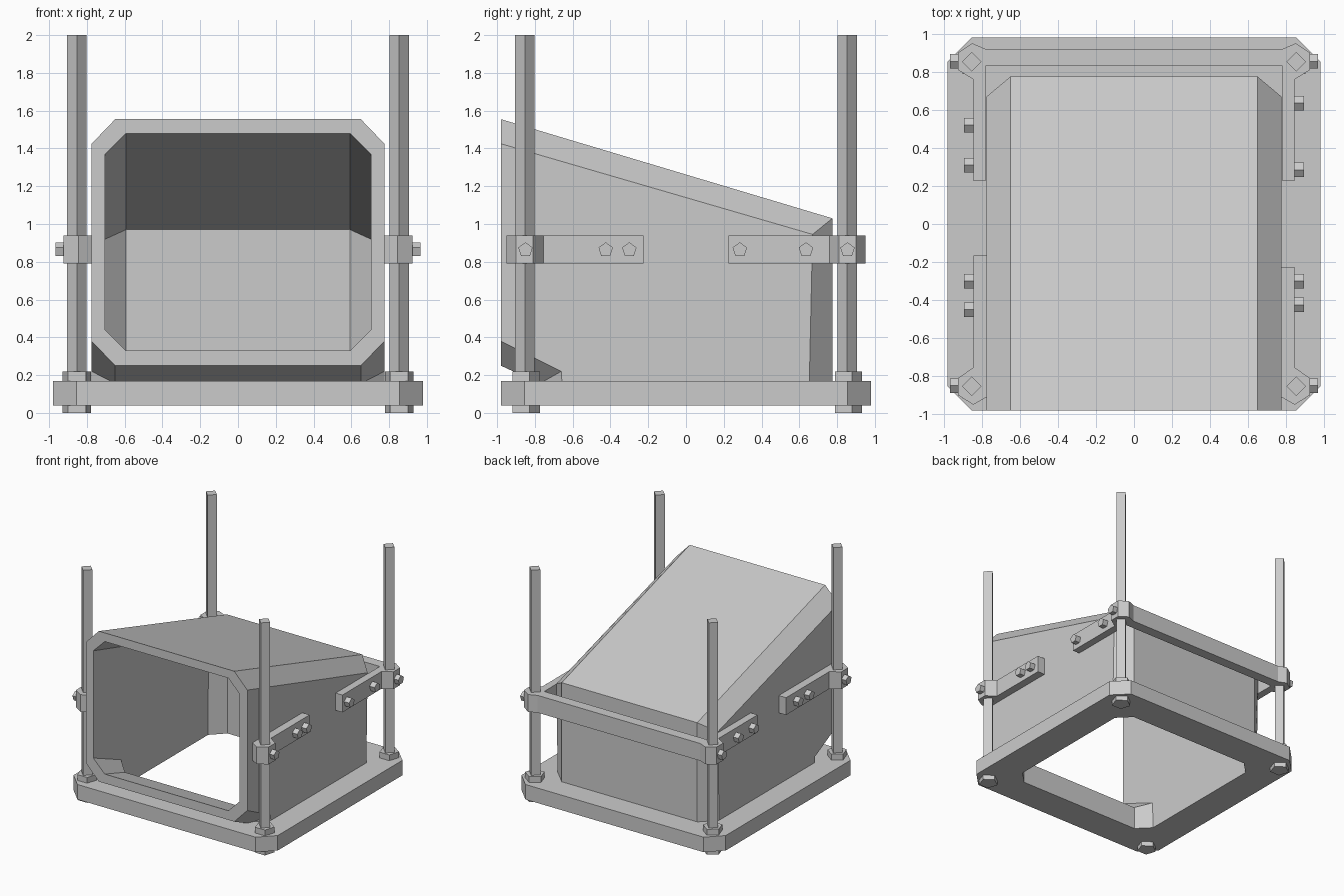
import bpy
from math import sin, cos, pi

if "Cube" in bpy.data.objects:
    bpy.data.objects.remove(bpy.data.objects["Cube"])


def make(name, verts, faces):
    me = bpy.data.meshes.new(name)
    me.from_pydata(verts, [], faces)
    ob = bpy.data.objects.new(name, me)
    bpy.context.collection.objects.link(ob)
    # consistent outward normals
    bpy.context.view_layer.objects.active = ob
    ob.select_set(True)
    bpy.ops.object.mode_set(mode='EDIT')
    bpy.ops.mesh.select_all(action='SELECT')
    bpy.ops.mesh.normals_make_consistent(inside=False)
    bpy.ops.object.mode_set(mode='OBJECT')
    ob.select_set(False)
    return ob


def prism(name, pts, a, b, axis='z'):
    """Extrude a 2D outline from a to b along z (xy outline) or x (yz outline)."""
    n = len(pts)
    place = (lambda p, h: (p[0], p[1], h)) if axis == 'z' else (lambda p, h: (h, p[0], p[1]))
    verts = [place(p, h) for h in (a, b) for p in pts]
    faces = [list(range(n)), list(range(n, 2 * n))]
    faces += [(i, (i + 1) % n, n + (i + 1) % n, n + i) for i in range(n)]
    return make(name, verts, faces)


def ring_loft(name, rings):
    """Closed tube surface: successive rings joined, last joined to first."""
    n, m = len(rings[0]), len(rings)
    faces = []
    for r in range(m):
        s = (r + 1) % m
        for i in range(n):
            j = (i + 1) % n
            faces.append((r * n + i, r * n + j, s * n + j, s * n + i))
    return make(name, [v for r in rings for v in r], faces)


def ngon(cx, cy, r, n):
    return [(cx + r * cos(pi / 2 + 2 * pi * i / n), cy + r * sin(pi / 2 + 2 * pi * i / n)) for i in range(n)]


def section(xi, xo, yz):
    """Chamfered section from four (y, z) stations: top, upper side, lower side, bottom."""
    xs = (xi, xo, xo, xi)
    half = [(x, y, z) for x, (y, z) in zip(xs, yz)]
    return half + [(-x, y, z) for x, y, z in reversed(half)]


def octagon(w, c, z):
    return section(w - c, w, [(w, z), (w - c, z), (c - w, z), (-w, z)])


Z0, Z1 = 0.04, 0.17

# base plate with chamfered outline and opening
ring_loft("base_plate", [octagon(.98, .125, Z1), octagon(.98, .125, Z0),
                         octagon(.775, .125, Z0), octagon(.775, .125, Z1)])

# mitred elbow hood: outer skin, then inner skin
o, i = (.65, .775), (.593, .703)
F = -.98
ring_loft("elbow_hood", [
    section(*o, [(F, 1.555), (F, 1.425), (F, .38), (F, .25)]),
    section(*o, [(.775, 1.03), (.67, .945), (-.66, .22), (-.775, .155)]),
    section(*o, [(.775, Z0), (.65, Z0), (-.65, Z0), (-.775, Z0)]),
    section(*i, [(.703, Z0), (.593, Z0), (-.593, Z0), (-.703, Z0)]),
    section(*i, [(.703, .97), (.6, .92), (-.6, .28), (-.703, .24)]),
    section(*i, [(F, 1.48), (F, 1.37), (F, .44), (F, .33)])])

# corner rods with nuts
for sx in (-1, 1):
    for sy in (-1, 1):
        x, y = .853 * sx, .853 * sy
        prism("rod", ngon(x, y, .052, 4), 0.005, 2)
        prism("upper_nut", ngon(x, y, .08, 5), Z1, .22)
        prism("lower_nut", ngon(x, y, .08, 5), 0, Z0)

# rear U-shaped strap
B0, B1 = .79, .94
half = [(.78, .83), (.78, .225), (.845, .225), (.845, .76), (.925, .81),
        (.925, .9), (.85, .95), (.78, .92)]
prism("rear_strap", half + [(-x, y) for x, y in reversed(half)], B0, B1)

# front side brackets
for sx, end in ((-1, -.165), (1, -.225)):
    pts = [(.775, end), (.845, end), (.845, -.755), (.925, -.81), (.925, -.9), (.845, -.95), (.775, -.91)]
    prism("front_bracket", [(sx * x, y) for x, y in pts], B0, B1)

# pentagonal bolts along the brackets and on the collars
for sx, ys in ((-1, (-.45, -.3, .31, .52)), (1, (-.425, -.3, .285, .635))):
    for y in ys:
        prism("bracket_bolt", ngon(y, .863, .04, 5), .845 * sx, .893 * sx, 'x')
    for y in (-.85, .855):
        prism("collar_bolt", ngon(y, .863, .04, 5), .925 * sx, .967 * sx, 'x')
